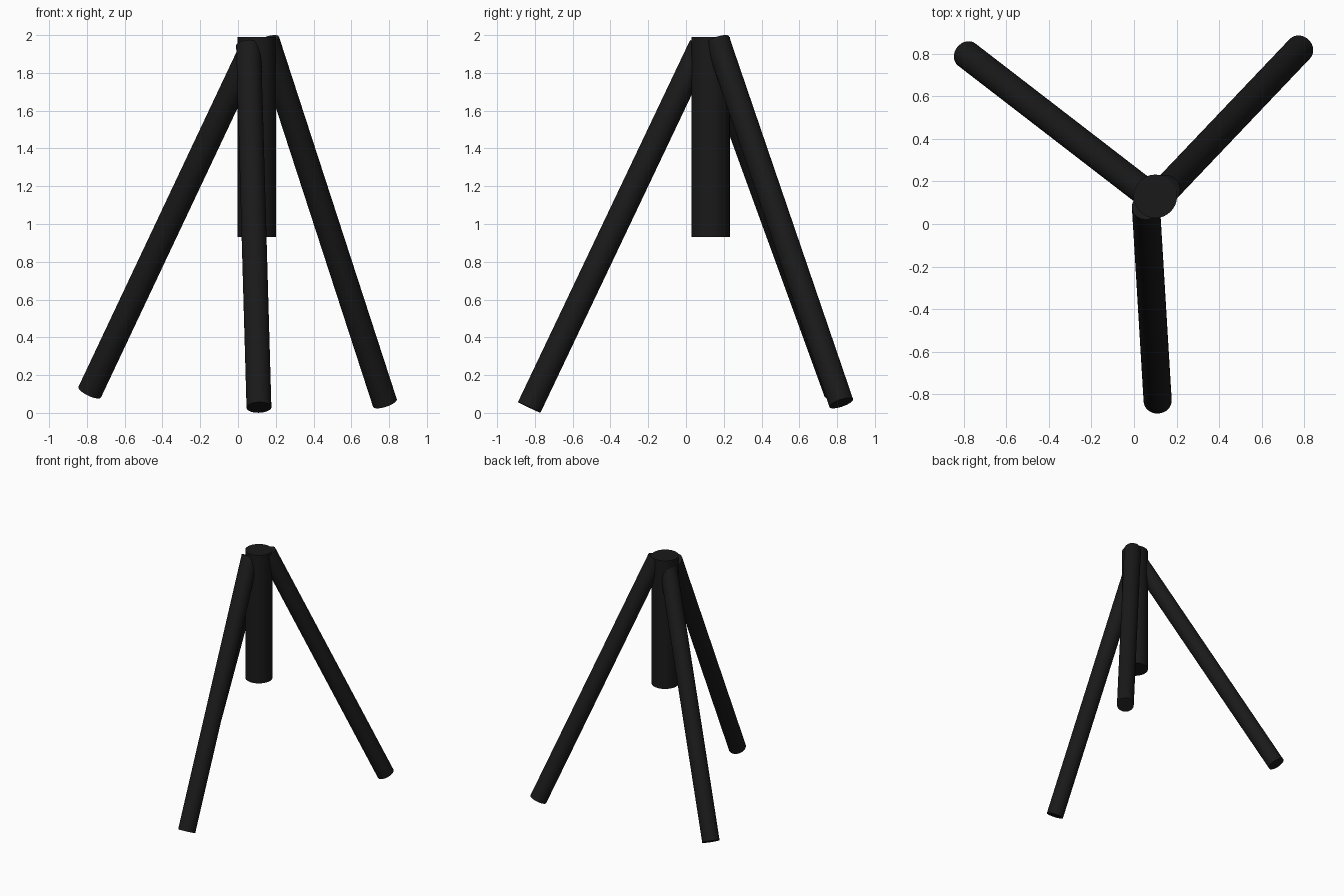
import bpy
import math
from mathutils import Vector

if "Cube" in bpy.data.objects:
    bpy.data.objects.remove(bpy.data.objects["Cube"])

black = bpy.data.materials.new("black")
black.diffuse_color = (0.01, 0.01, 0.01, 1)
black.use_nodes = True
black.node_tree.nodes["Principled BSDF"].inputs["Base Color"].default_value = black.diffuse_color


def rod(name, bottom, top, radius):
    """Capped cylinder running between two points."""
    a, b = Vector(bottom), Vector(top)
    axis = b - a
    bpy.ops.mesh.primitive_cylinder_add(
        vertices=32, radius=radius, depth=axis.length, location=(a + b) / 2,
        rotation=axis.to_track_quat('Z', 'Y').to_euler())
    obj = bpy.context.object
    obj.name = name
    obj.data.materials.append(black)
    bpy.ops.object.shade_smooth_by_angle(angle=math.radians(40))
    return obj


# Upright centre column
rod("centre_column", (0.1, 0.13, 0.93), (0.1, 0.13, 1.99), 0.102)

# Three splayed legs meeting at the head of the column
legs = {
    "left_leg": ((-0.785, 0.795, 0.11), (0.075, 0.132, 1.932)),
    "right_leg": ((0.778, 0.822, 0.052), (0.154, 0.166, 1.972)),
    "front_leg": ((0.111, -0.83, 0.029), (0.056, 0.081, 1.945)),
}
for name, (bottom, top) in legs.items():
    rod(name, bottom, top, 0.066)
